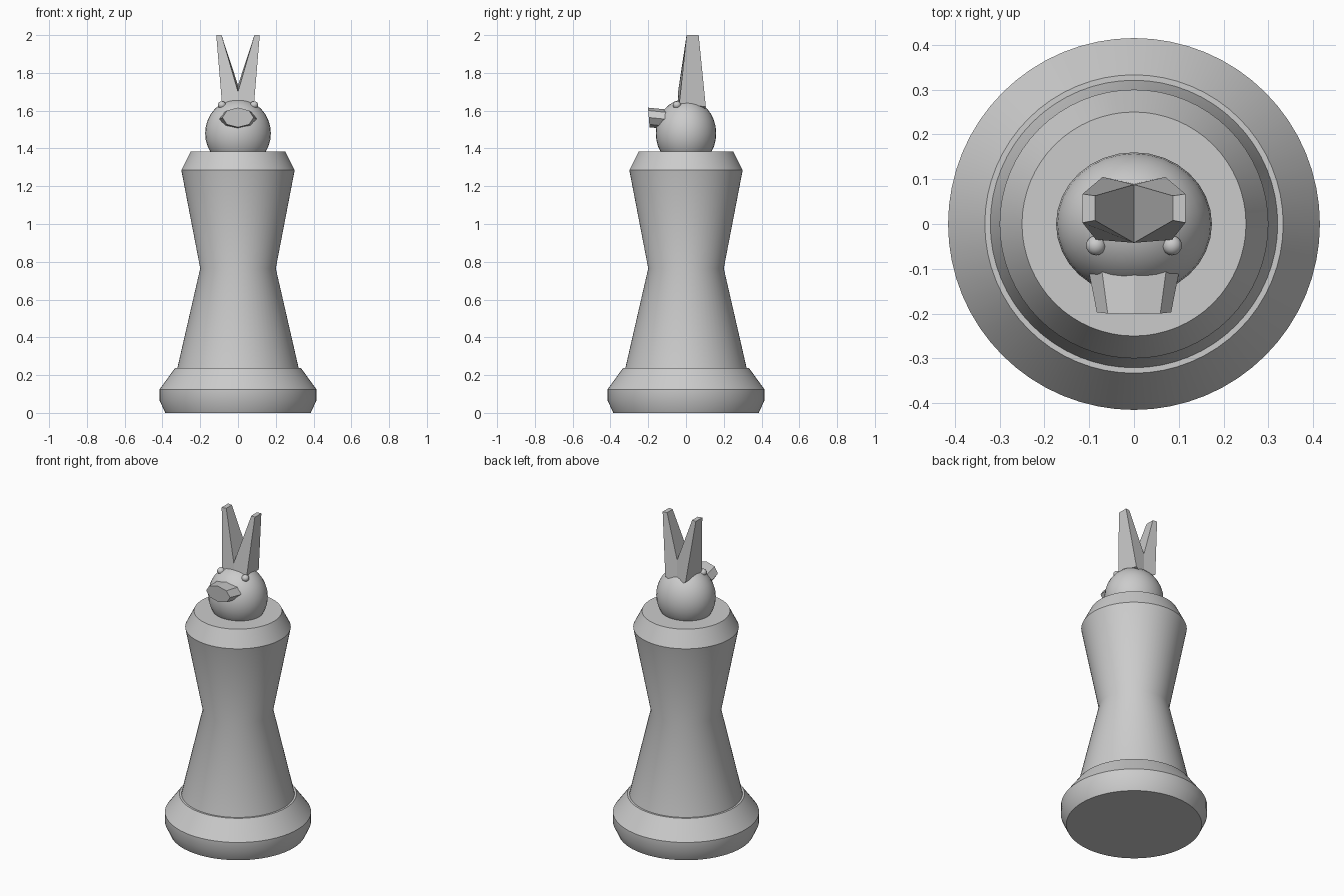
import bpy, bmesh, math
from mathutils import Matrix, Vector

cube = bpy.data.objects.get("Cube")
if cube:
    bpy.data.objects.remove(cube, do_unlink=True)

GREY = (0.6, 0.6, 0.6, 1)
mat = bpy.data.materials.new("plain grey")
mat.use_nodes = True
mat.diffuse_color = GREY
mat.node_tree.nodes["Principled BSDF"].inputs["Base Color"].default_value = GREY


def finish(name, bm, smooth=True):
    bmesh.ops.recalc_face_normals(bm, faces=bm.faces)
    mesh = bpy.data.meshes.new(name)
    bm.to_mesh(mesh)
    bm.free()
    mesh.materials.append(mat)
    ob = bpy.data.objects.new(name, mesh)
    bpy.context.collection.objects.link(ob)
    if smooth:
        bpy.ops.object.select_all(action='DESELECT')
        ob.select_set(True)
        bpy.context.view_layer.objects.active = ob
        bpy.ops.object.shade_smooth_by_angle(angle=math.radians(30))
    return ob


def loft(name, rings, smooth=True):
    """Skin a stack of closed rings and cap both ends."""
    bm = bmesh.new()
    loops = [[bm.verts.new(p) for p in ring] for ring in rings]
    n = len(loops[0])
    for a, b in zip(loops, loops[1:]):
        for i in range(n):
            j = (i + 1) % n
            bm.faces.new((a[i], a[j], b[j], b[i]))
    bm.faces.new(loops[0])
    bm.faces.new(loops[-1])
    return finish(name, bm, smooth)


def turned(name, profile, sides=64):
    """Lathe a (radius, height) profile around z."""
    angles = [math.tau * i / sides for i in range(sides)]
    return loft(name, [[(r * math.cos(a), r * math.sin(a), z) for a in angles]
                       for r, z in profile])


def ball(name, centre, size, u=32, v=16):
    bm = bmesh.new()
    place = Matrix.Translation(centre) @ Matrix.Diagonal((*size, 1))
    bmesh.ops.create_uvsphere(bm, u_segments=u, v_segments=v, radius=1, matrix=place)
    return finish(name, bm)


# Pedestal and waisted body
turned("base", [(0.385, 0), (0.415, 0.065), (0.415, 0.125), (0.333, 0.238)])
turned("body", [(0.325, 0.22), (0.2, 0.765), (0.3, 1.285), (0.25, 1.385)])

# Head and eyes
ball("head", (0, 0, 1.48), (0.174, 0.16, 0.182))
for side, x in (("left", 1), ("right", -1)):
    ball(side + "_eye", (x * 0.085, -0.048, 1.63), (0.022, 0.022, 0.02), 16, 8)


# Blunt eight-sided snout, narrowing forward
def snout_ring(y, z, rx, rz, lean):
    ring = []
    for i in range(8):
        a = math.tau * i / 8
        ring.append((rx * math.cos(a), y - lean * math.sin(a), z + rz * math.sin(a)))
    return ring


loft("snout", [snout_ring(-0.08, 1.552, 0.106, 0.052, 0),
               snout_ring(-0.197, 1.564, 0.083, 0.052, 0.004)], smooth=False)

# Ears: a half block with a tall outer tip, mirrored into a V
front = [(0, -0.042, 1.62), (0.085, -0.035, 1.64), (0.115, 0.003, 2), (0.087, 0.008, 2), (0, -0.042, 1.70)]
back = [(0, 0.09, 1.58), (0.07, 0.105, 1.62), (0.115, 0.067, 2), (0.087, 0.063, 2), (0, 0.088, 1.735)]
bm = bmesh.new()
for sx in (1, -1):
    f, b = ([bm.verts.new((sx * x, y, z)) for x, y, z in pts] for pts in (front, back))
    bm.faces.new(f)
    bm.faces.new(b)
    for i in range(4):
        bm.faces.new((f[i], f[i + 1], b[i + 1], b[i]))
bmesh.ops.remove_doubles(bm, verts=bm.verts, dist=0.0001)
finish("ears", bm, smooth=False)
